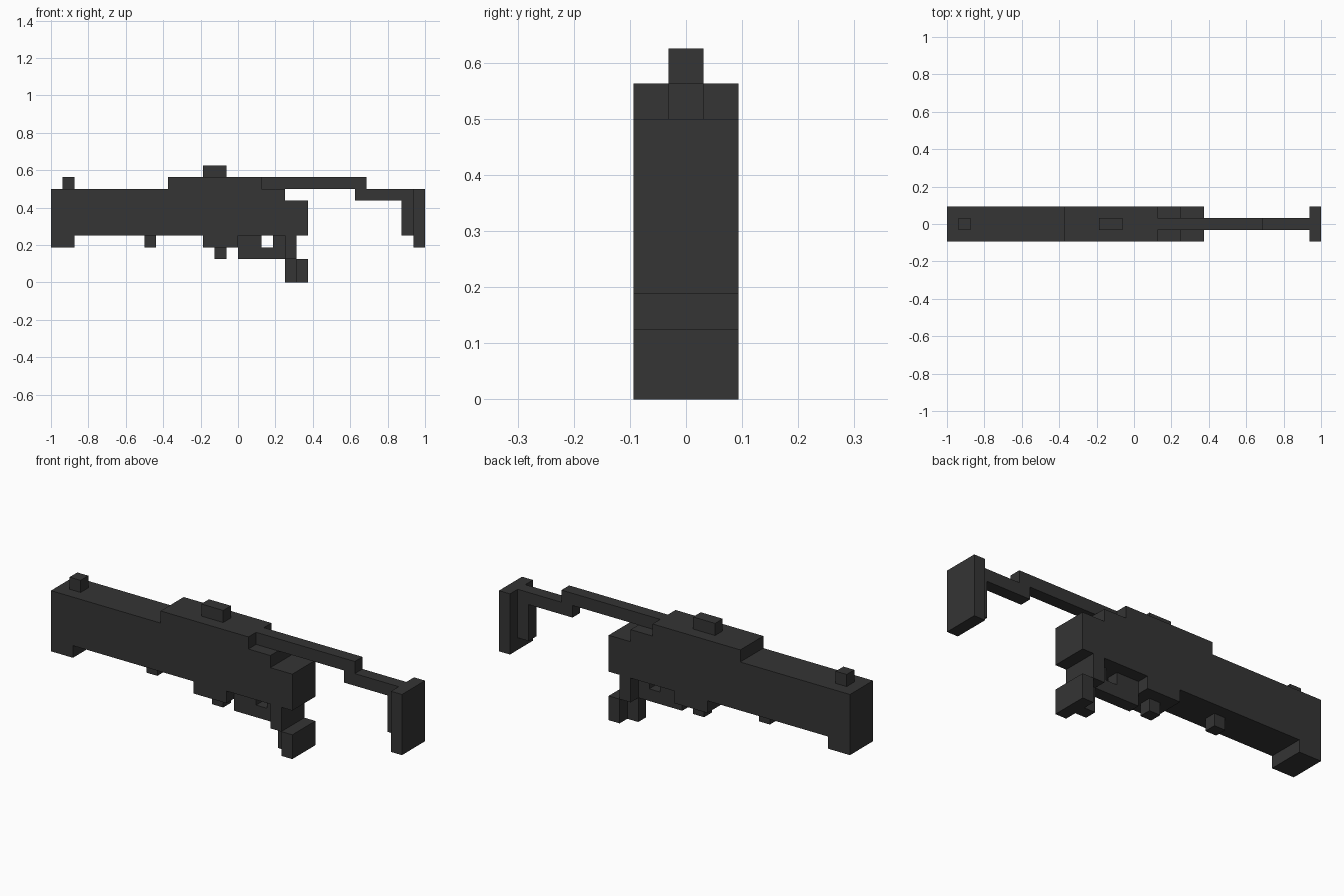
import bpy
import bmesh

cube = bpy.data.objects.get("Cube")
if cube:
    bpy.data.objects.remove(cube, do_unlink=True)

U = 1 / 16          # block size
WIDE, NARROW = 1.5, 0.5   # half widths in blocks

# Single dark finish
dark = bpy.data.materials.new("charcoal")
dark.use_nodes = True
COLOUR = (0.035, 0.035, 0.035, 1)
dark.diffuse_color = COLOUR
dark.node_tree.nodes["Principled BSDF"].inputs["Base Color"].default_value = COLOUR


def slab(name, profile, half):
    """Extrude an (x, z) block outline symmetrically across y."""
    bm = bmesh.new()
    face = bm.faces.new([bm.verts.new((x * U, -half * U, z * U)) for x, z in profile])
    ext = bmesh.ops.extrude_face_region(bm, geom=[face])
    verts = [g for g in ext["geom"] if isinstance(g, bmesh.types.BMVert)]
    bmesh.ops.translate(bm, verts=verts, vec=(0, 2 * half * U, 0))
    bmesh.ops.recalc_face_normals(bm, faces=bm.faces)
    mesh = bpy.data.meshes.new(name)
    bm.to_mesh(mesh)
    bm.free()
    mesh.materials.append(dark)
    obj = bpy.data.objects.new(name, mesh)
    bpy.context.collection.objects.link(obj)
    return obj


def block(name, x0, x1, z0, z1, half):
    return slab(name, [(x0, z0), (x1, z0), (x1, z1), (x0, z1)], half)


# Main body with muzzle foot, lower receiver and raised top cover
slab("body", [(-16, 3), (-14, 3), (-14, 4), (-3, 4), (-3, 3), (0, 3), (0, 4),
              (6, 4), (6, 7), (4, 7), (4, 8), (2, 8), (2, 9), (-6, 9),
              (-6, 8), (-16, 8)], WIDE)

# Sights and underside lugs
block("front_sight", -15, -14, 8, 9, NARROW)
block("rear_sight", -3, -1, 9, 10, NARROW)
block("front_lug", -8, -7, 3, 4, NARROW)
block("receiver_lug", -2, -1, 2, 3, NARROW)

# Stock: stepped thin rail with a rib, ending in a wide plate
slab("stock_rail", [(2, 8), (10, 8), (10, 7), (14, 7), (14, 4), (15, 4),
                    (15, 8), (11, 8), (11, 9), (2, 9)], NARROW)
block("stock_plate", 15, 16, 3, 8, WIDE)

# Trigger guard with its opening
slab("trigger_guard", [(0, 2), (4, 2), (4, 4), (3, 4), (3, 3), (2, 3),
                       (2, 4), (0, 4)], NARROW)

# Grip
block("grip_upper", 4, 5, 2, 4, WIDE)
block("grip_rib", 4, 5, 0, 2, NARROW)
block("grip_back", 5, 6, 0, 2, WIDE)
